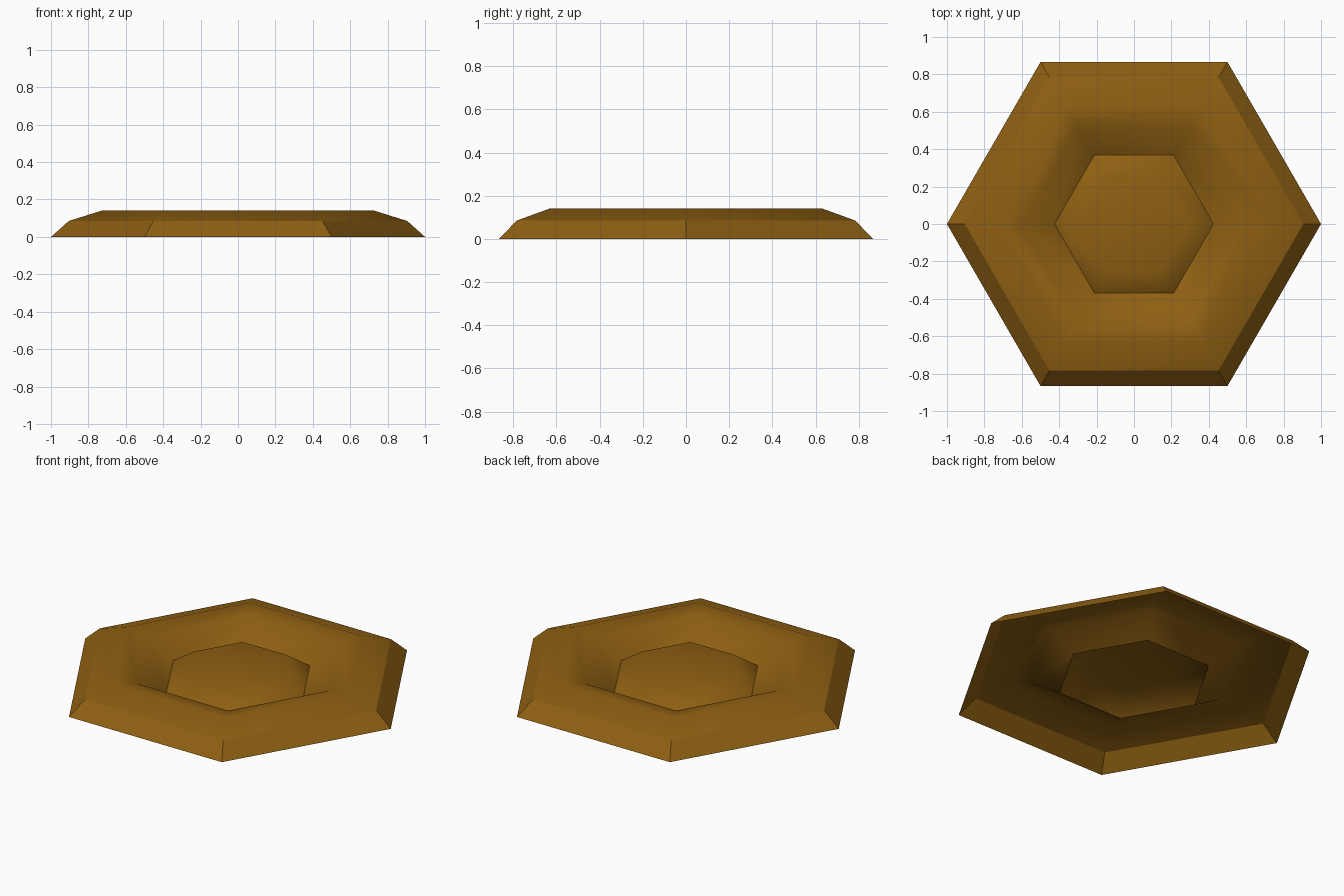
import bpy
import bmesh
from math import cos, sin, pi

cube = bpy.data.objects.get("Cube")
if cube:
    bpy.data.objects.remove(cube, do_unlink=True)

# One brown for the whole dish
brown = bpy.data.materials.new("golden_brown")
brown.use_nodes = True
colour = (0.27, 0.115, 0.006, 1.0)
brown.diffuse_color = colour
brown.node_tree.nodes["Principled BSDF"].inputs["Base Color"].default_value = colour

# Corner radius and height, from the outer rim to the central boss
SIDES = 6
profile = [(1.0, 0.0), (0.905, 0.085), (0.73, 0.14),
           (0.6, 0.119), (0.425, 0.023), (0.29, 0.112)]
SHOULDER, VALLEY = 1, 4

bm = bmesh.new()
rings = [[bm.verts.new((r * cos(i * 2 * pi / SIDES), r * sin(i * 2 * pi / SIDES), z))
          for i in range(SIDES)] for r, z in profile]

# Sloping bands between neighbouring rings, open underneath
for outer, inner in zip(rings, rings[1:]):
    for i in range(SIDES):
        j = (i + 1) % SIDES
        bm.faces.new((outer[i], outer[j], inner[j], inner[i]))

# Flat top of the boss
bm.faces.new(rings[-1])
for face in bm.faces:
    face.smooth = True

# Crisp creases: shoulder ring, valley ring and the outer corners
for i in range(SIDES):
    j = (i + 1) % SIDES
    for ring in (rings[SHOULDER], rings[VALLEY]):
        bm.edges.get((ring[i], ring[j])).smooth = False
    bm.edges.get((rings[0][i], rings[SHOULDER][i])).smooth = False

mesh = bpy.data.meshes.new("hexagonal_dish")
bm.to_mesh(mesh)
bm.free()
mesh.materials.append(brown)
dish = bpy.data.objects.new("hexagonal_dish", mesh)
bpy.context.collection.objects.link(dish)

# Keep the flat boss flat while the slopes blend softly
normals = dish.modifiers.new("weighted_normals", 'WEIGHTED_NORMAL')
normals.keep_sharp = True
